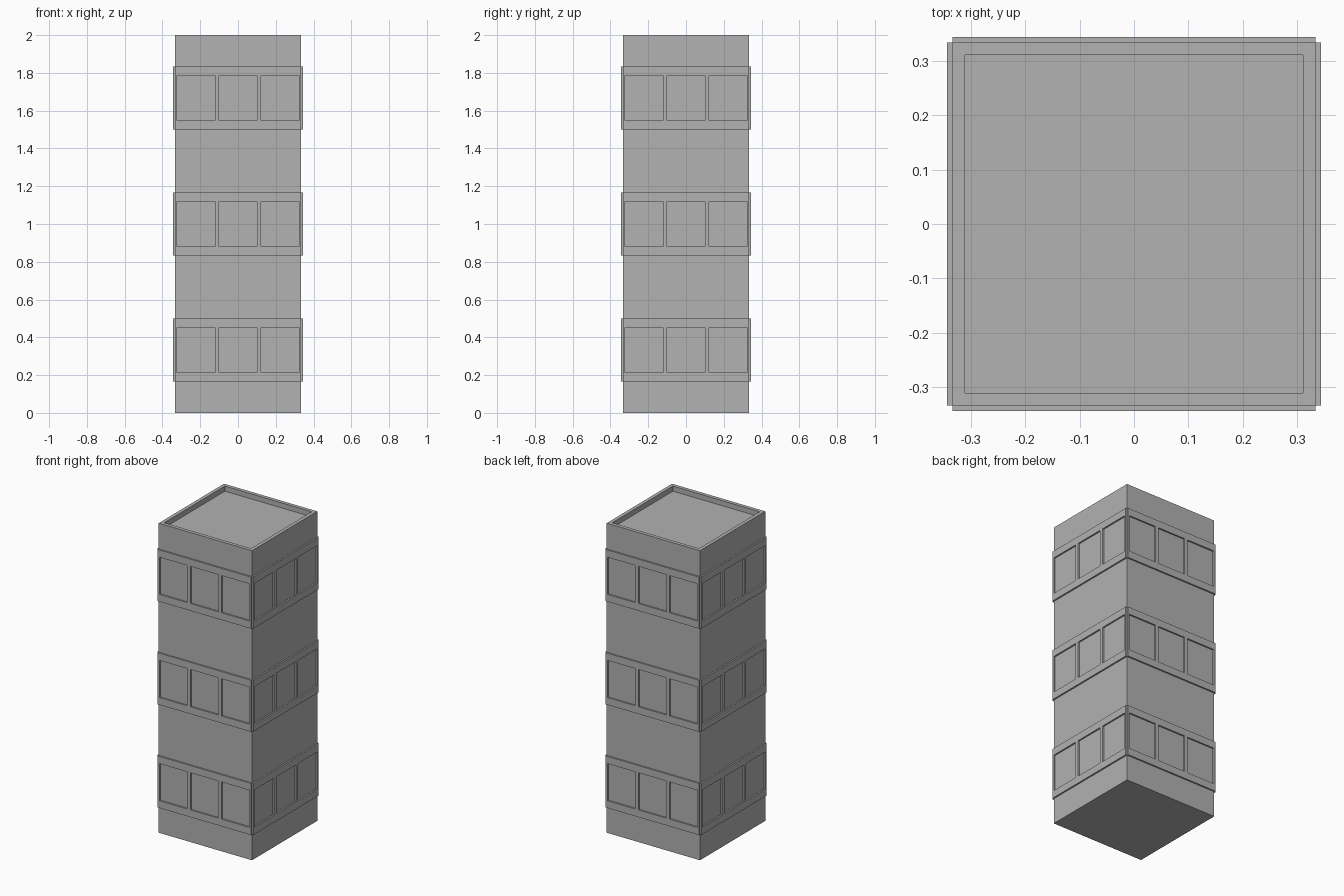
import bpy, bmesh
from math import pi

if "Cube" in bpy.data.objects:
    bpy.data.objects.remove(bpy.data.objects["Cube"], do_unlink=True)

HALF = 1 / 3            # half width of the tower
RELIEF = 0.01           # how far the window bands stand out
RIM = 0.033             # parapet width and depth

# Single concrete colour
concrete = bpy.data.materials.new("concrete_grey")
concrete.use_nodes = True
grey = (0.445, 0.445, 0.445, 1)
concrete.diffuse_color = grey
concrete.node_tree.nodes["Principled BSDF"].inputs["Base Color"].default_value = grey


def to_mesh(bm, name):
    mesh = bpy.data.meshes.new(name)
    bm.to_mesh(mesh)
    bm.free()
    mesh.materials.append(concrete)
    return mesh


def place(mesh, name, angle=0.0, z=0.0):
    obj = bpy.data.objects.new(name, mesh)
    obj.rotation_euler.z = angle
    obj.location.z = z
    bpy.context.collection.objects.link(obj)
    return obj


# Tower walls with a sunken flat roof behind a parapet
bm = bmesh.new()
bmesh.ops.create_cube(bm, size=1)
for v in bm.verts:
    v.co = (v.co.x * 2 * HALF, v.co.y * 2 * HALF, (v.co.z + 0.5) * 2)
bm.normal_update()
roof = max(bm.faces, key=lambda f: f.normal.z)
bmesh.ops.inset_region(bm, faces=[roof], thickness=RIM)
floor = bmesh.ops.extrude_face_region(bm, geom=[roof])["geom"]
bmesh.ops.translate(bm, vec=(0, 0, -RIM),
                    verts=[g for g in floor if isinstance(g, bmesh.types.BMVert)])
if roof.is_valid:
    bmesh.ops.delete(bm, geom=[roof], context="FACES_ONLY")
bmesh.ops.recalc_face_normals(bm, faces=bm.faces)
place(to_mesh(bm, "tower_walls"), "tower_walls")

# Window band: a raised panel with three rectangular openings
pitch, win_w, win_h, band_h = 2 * HALF / 3, 0.199, 0.24, HALF
cuts_x = [-HALF]
for i in (-1, 0, 1):
    cuts_x += [i * pitch - win_w / 2, i * pitch + win_w / 2]
cuts_x.append(HALF)
cuts_z = [-band_h / 2, -win_h / 2, win_h / 2, band_h / 2]

bm = bmesh.new()
grid = [[bm.verts.new((x, -HALF, z)) for x in cuts_x] for z in cuts_z]
for r in range(len(cuts_z) - 1):
    for c in range(len(cuts_x) - 1):
        if r == 1 and c % 2 == 1:
            continue    # window opening
        bm.faces.new((grid[r][c], grid[r][c + 1], grid[r + 1][c + 1], grid[r + 1][c]))
bm.normal_update()
front = bmesh.ops.extrude_face_region(bm, geom=bm.faces[:])["geom"]
bmesh.ops.translate(bm, vec=(0, -RELIEF, 0),
                    verts=[g for g in front if isinstance(g, bmesh.types.BMVert)])
band = to_mesh(bm, "window_band")

# Three storeys of bands on all four sides
for storey, level in enumerate(("lower", "middle", "upper")):
    for k, side in enumerate(("front", "left", "back", "right")):
        place(band, f"{level}_window_band_{side}", k * pi / 2, HALF + storey * 2 * HALF)
